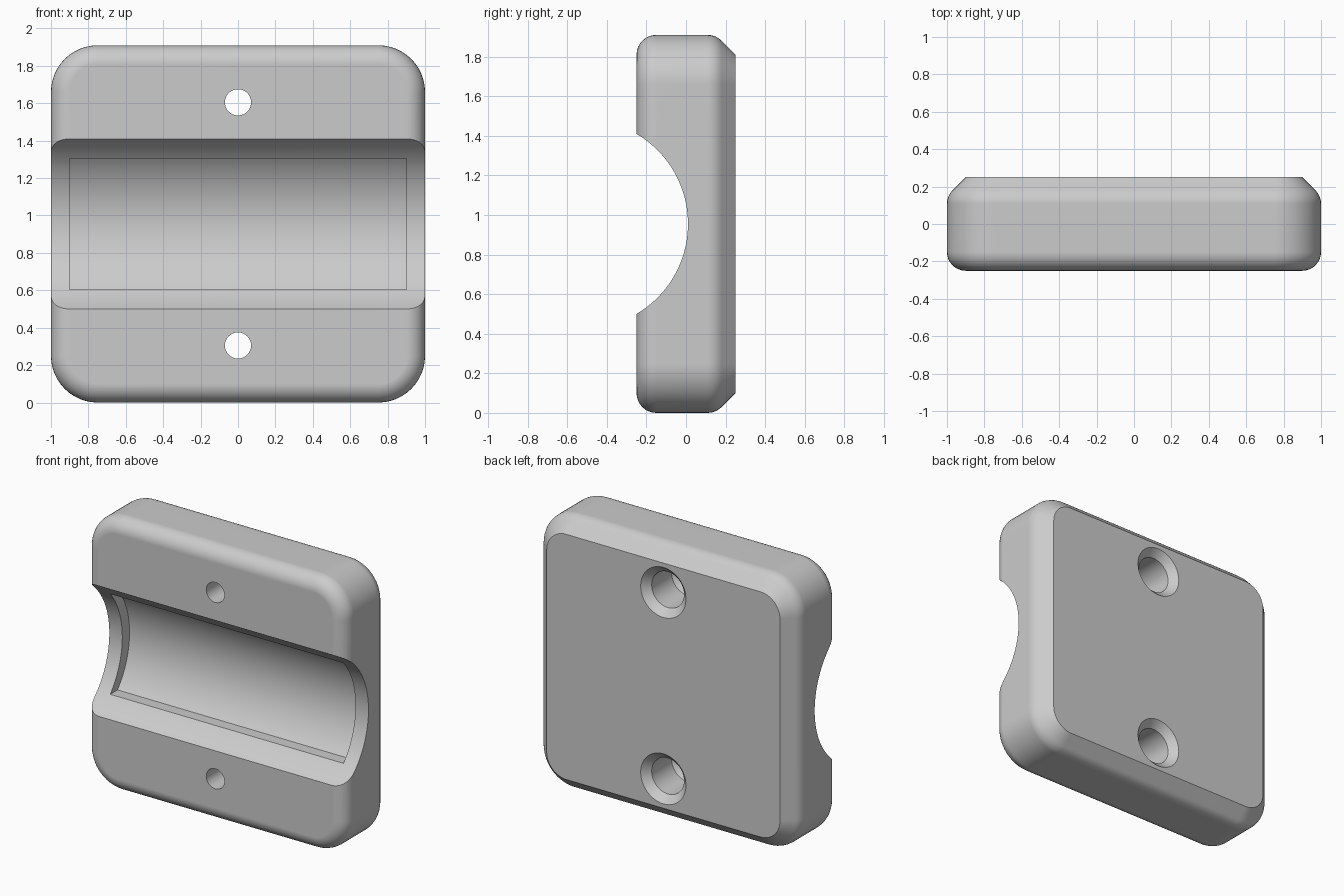
import bpy, bmesh
from math import sin, cos, pi, sqrt, radians

cube = bpy.data.objects.get("Cube")
if cube:
    bpy.data.objects.remove(cube, do_unlink=True)

HEIGHT, DEPTH, MID = 1.91, 0.25, 0.955
CORNER, FILLET = 0.25, 0.1
GROOVE_R, GROOVE_Y = 0.528, -0.518

grey = bpy.data.materials.new("light grey")
grey.use_nodes = True
grey.diffuse_color = (0.6, 0.6, 0.6, 1)
grey.node_tree.nodes["Principled BSDF"].inputs["Base Color"].default_value = (0.6, 0.6, 0.6, 1)


def loft(name, rings):
    """Skin a closed solid through rings that share a point count."""
    bm = bmesh.new()
    loops = [[bm.verts.new(p) for p in ring] for ring in rings]
    n = len(loops[0])
    for a, b in zip(loops, loops[1:]):
        for i in range(n):
            j = (i + 1) % n
            bm.faces.new((a[i], a[j], b[j], b[i]))
    bm.faces.new(loops[0])
    bm.faces.new(loops[-1])
    bmesh.ops.recalc_face_normals(bm, faces=bm.faces[:])
    mesh = bpy.data.meshes.new(name)
    bm.to_mesh(mesh)
    bm.free()
    mesh.materials.append(grey)
    obj = bpy.data.objects.new(name, mesh)
    bpy.context.collection.objects.link(obj)
    return obj


def rounded_outline(inset, y, steps=12):
    """Rounded rectangle in the xz plane, shrunk by the inset."""
    r, ring = CORNER - inset, []
    for k, (sx, sz) in enumerate([(1, 1), (-1, 1), (-1, -1), (1, -1)]):
        for s in range(steps + 1):
            a = (k + s / steps) * pi / 2
            ring.append((sx * (1 - CORNER) + r * cos(a), y,
                         MID + sz * (MID - CORNER) + r * sin(a)))
    return ring


def turned(name, profile, z, sides=48):
    """Solid turned about the y axis from (radius, y) pairs."""
    return loft(name, [[(r * cos(2 * pi * i / sides), y, z + r * sin(2 * pi * i / sides))
                        for i in range(sides)] for r, y in profile])


def along_x(name, section, half):
    """Push a (y, z) section along x."""
    return loft(name, [[(x, y, z) for y, z in section] for x in (-half, half)])


# Block: filleted front edge, softened chamfer at the back
profile = []
for i in range(9):
    a = i * pi / 16
    profile.append((FILLET * (1 - sin(a)), -DEPTH + FILLET * (1 - cos(a))))
for i in range(5):
    a = i * pi / 16
    profile.append((FILLET * (1 - cos(a)), 0.109 + FILLET * sin(a)))
profile.append((FILLET, DEPTH))
block = loft("clamp_block", [rounded_outline(inset, y) for inset, y in profile])

# Half-round groove across the front
groove = [(GROOVE_Y + GROOVE_R * cos(2 * pi * i / 128), MID + GROOVE_R * sin(2 * pi * i / 128))
          for i in range(128)]
cutters = [along_x("groove_cutter", groove, 1.2)]

# Deeper pad recess inside the groove
section = [(-0.4, MID + 0.35), (-0.4, MID - 0.35)]
for i in range(41):
    z = -0.35 + 0.7 * i / 40
    section.append((GROOVE_Y + 0.08 + sqrt(GROOVE_R ** 2 - z * z), MID + z))
cutters.append(along_x("recess_cutter", section, 0.9))

# Screw holes, countersunk from the back
bore = [(0.07, -0.4), (0.07, -0.06), (0.125, -0.02), (0.125, 0.2), (0.175, 0.25), (0.175, 0.4)]
for side in (-1, 1):
    cutters.append(turned("screw_hole_cutter", bore, MID + side * 0.65))

# Cut everything out, then drop the cutters
bpy.context.view_layer.objects.active = block
for cutter in cutters:
    cutter.hide_render = True
    mod = block.modifiers.new("cut", "BOOLEAN")
    mod.operation, mod.solver, mod.object = "DIFFERENCE", "EXACT", cutter
    bpy.ops.object.modifier_apply(modifier=mod.name)
    bpy.data.objects.remove(cutter, do_unlink=True)

# Smooth curves, crisp edges, flat large faces
bpy.ops.object.select_all(action="DESELECT")
block.select_set(True)
bpy.ops.object.shade_smooth_by_angle(angle=radians(30))
weighted = block.modifiers.new("weighted_normals", "WEIGHTED_NORMAL")
weighted.keep_sharp = True
